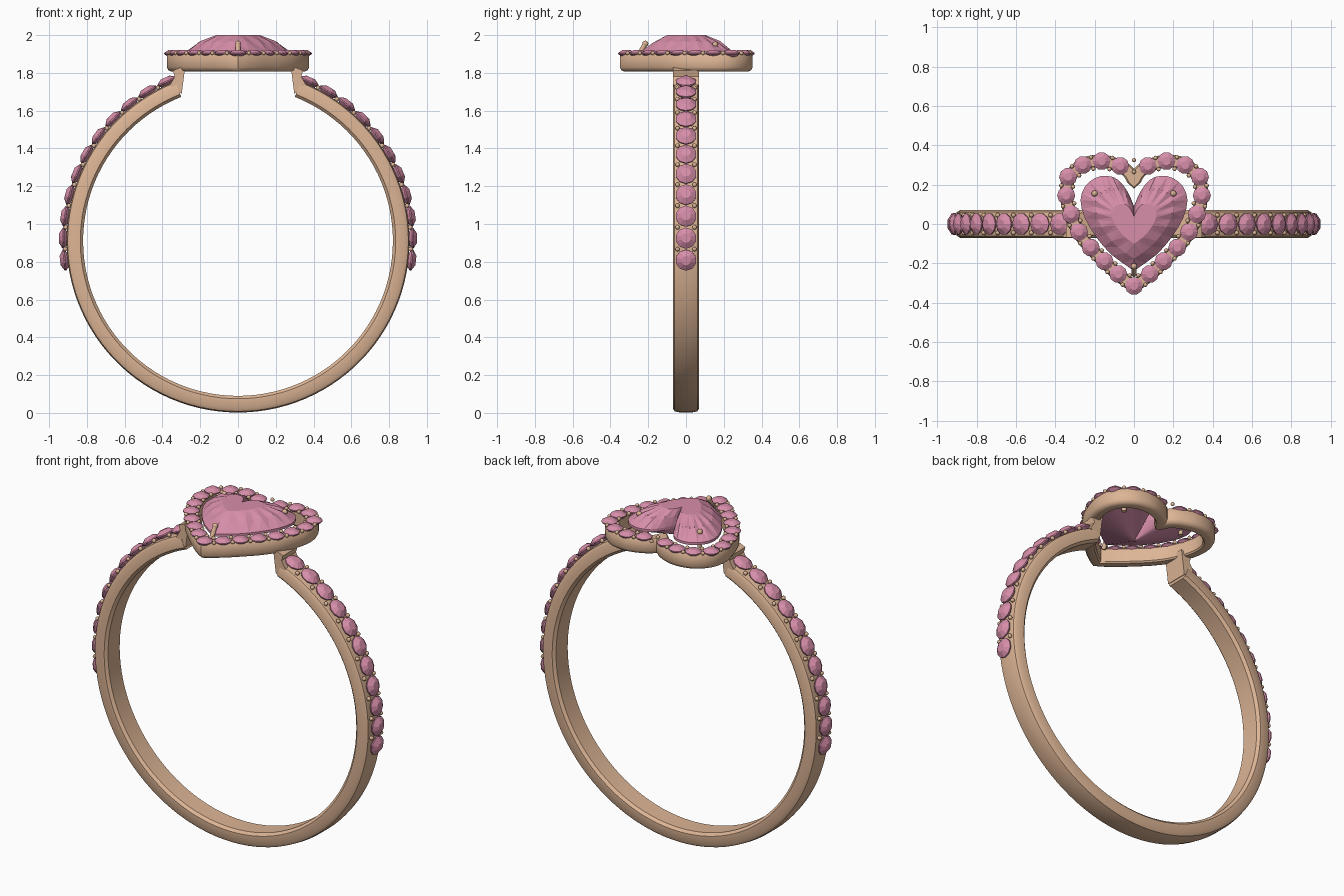
import bpy, bmesh, math
from mathutils import Vector, Matrix

if "Cube" in bpy.data.objects:
    bpy.data.objects.remove(bpy.data.objects["Cube"])


def material(name, color):
    m = bpy.data.materials.new(name)
    m.diffuse_color = (*color, 1)
    m.use_nodes = True
    m.node_tree.nodes["Principled BSDF"].inputs["Base Color"].default_value = m.diffuse_color
    return m


METAL = material("rose_metal", (0.72, 0.46, 0.30))
PINK = material("pink_stone", (0.68, 0.27, 0.40))


def finish(name, bm, mat, smooth=None):
    bmesh.ops.recalc_face_normals(bm, faces=bm.faces)
    me = bpy.data.meshes.new(name)
    bm.to_mesh(me)
    bm.free()
    ob = bpy.data.objects.new(name, me)
    bpy.context.collection.objects.link(ob)
    me.materials.append(mat)
    if smooth:
        bpy.ops.object.select_all(action='DESELECT')
        bpy.context.view_layer.objects.active = ob
        ob.select_set(True)
        bpy.ops.object.shade_smooth_by_angle(angle=math.radians(smooth))
    return ob


def loft(bm, rings, closed=False, caps=True):
    """Skin equal-length closed loops of points."""
    vs = [[bm.verts.new(p) for p in r] for r in rings]
    n = len(vs[0])
    pairs = list(zip(vs, vs[1:])) + ([(vs[-1], vs[0])] if closed else [])
    for a, b in pairs:
        for i in range(n):
            j = (i + 1) % n
            bm.faces.new((a[i], a[j], b[j], b[i]))
    if caps and not closed:
        bm.faces.new(vs[0])
        bm.faces.new(vs[-1])
    return vs


def heart(half, steps):
    """Smooth the right half of a heart (cleft to tip) and mirror it."""
    P = [Vector(p) for p in half]
    P = [2 * P[0] - P[1]] + P + [2 * P[-1] - P[-2]]
    out = []
    for i in range(1, len(P) - 2):
        a, b, c, d = P[i - 1:i + 3]
        for k in range(steps):
            t = k / steps
            out.append(0.5 * (2 * b + (c - a) * t + (2 * a - 5 * b + 4 * c - d) * t * t
                              + (3 * b - a - 3 * c + d) * t ** 3))
    out.append(P[-2])
    return out + [Vector((-p.x, p.y)) for p in out[-2:0:-1]]


def offset(loop, d):
    out = []
    for i, p in enumerate(loop):
        t = (loop[(i + 1) % len(loop)] - loop[i - 1]).normalized()
        out.append(p + Vector((-t.y, t.x)) * d)   # clockwise loop: left is outward
    return out


def at_z(loop, z, s=1):
    return [Vector((p.x * s, p.y * s, z)) for p in loop]


def add_stone(bm, pos, normal, r):
    """Small round cut stone with its girdle at pos."""
    rot = Vector((0, 0, 1)).rotation_difference(normal).to_matrix()
    def ring(rad, z):
        return [pos + rot @ Vector((rad * math.cos(k * math.pi / 5),
                                    rad * math.sin(k * math.pi / 5), z)) for k in range(10)]
    loft(bm, [ring(r * .15, -r * .7), ring(r, -r * .06), ring(r, r * .06), ring(r * .45, r * .42)])


def add_bead(bm, pos, r=0.012):
    bmesh.ops.create_uvsphere(bm, u_segments=10, v_segments=6, radius=r,
                              matrix=Matrix.Translation(pos))


# band: open hoop with a rounded section
CZ = 0.91
section = [(.82, -.055), (.835, -.07), (.885, -.07), (.902, -.06), (.908, -.03),
           (.908, .03), (.902, .06), (.885, .07), (.835, .07), (.82, .055)]
bm = bmesh.new()
rings = []
for k in range(97):
    a = math.radians(21.5 + 317 * k / 96)
    rings.append([Vector((r * math.sin(a), y, CZ + r * math.cos(a))) for r, y in section])
loft(bm, rings)
finish("band", bm, METAL, 40)

# shoulders joining the band to the halo
for side, label in ((1, "right"), (-1, "left")):
    bm = bmesh.new()
    prof = [(.278, 1.84), (.345, 1.812), (.335, 1.78), (.362, 1.735), (.298, 1.69), (.285, 1.79)]
    loft(bm, [[Vector((side * x, y, z)) for x, z in prof] for y in (-.068, .068)])
    finish("shoulder_" + label, bm, METAL)

# band stones with bead prongs
stones, beads = bmesh.new(), bmesh.new()
for side in (1, -1):
    for k in range(11):
        def spoke(i):
            a = math.radians(-6.3 + 7.23 * i)
            return Vector((side * math.cos(a), 0, math.sin(a)))
        n = spoke(k)
        add_stone(stones, Vector((0, 0, CZ)) + n * .924, n, .056)
        for y in (-.045, .045):
            add_bead(beads, Vector((0, y, CZ)) + spoke(k + .5 if k < 10 else k - .5) * .915)
finish("band_stones", stones, PINK)
finish("band_beads", beads, METAL, 60)

# halo: heart-shaped rail
halo_half = [(0, .21), (.03, .262), (.08, .295), (.165, .318), (.26, .30), (.325, .235),
             (.342, .145), (.32, .05), (.28, -.04), (.22, -.12), (.15, -.19), (.08, -.255), (0, -.315)]
path = heart(halo_half, 4)
rail = [(.035, 1.83), (.035, 1.89), (.027, 1.9), (-.022, 1.9), (-.03, 1.892),
        (-.03, 1.815), (-.022, 1.807), (.012, 1.807), (.027, 1.814)]
bm = bmesh.new()
loft(bm, [at_z(offset(path, d), z) for d, z in rail], closed=True)
finish("halo_rail", bm, METAL, 40)

# halo stones and paired beads between them
right = [(.07, .295), (.165, .32), (.26, .30), (.335, .24), (.345, .145), (.32, .05),
         (.28, -.04), (.22, -.12), (.15, -.19), (.08, -.255)]
seats = [Vector(p) for p in right] + [Vector((0, -.315))] + [Vector((-x, y)) for x, y in right[::-1]]
stones, beads = bmesh.new(), bmesh.new()
for i, p in enumerate(seats):
    add_stone(stones, Vector((p.x, p.y, 1.903)), Vector((0, 0, 1)), .046)
    q = seats[(i + 1) % len(seats)]
    t = (q - p).normalized()
    for s in (-.03, .03):
        m = (p + q) / 2 + Vector((-t.y, t.x)) * s
        add_bead(beads, Vector((m.x, m.y, 1.905)), .011)
finish("halo_stones", stones, PINK)
finish("halo_beads", beads, METAL, 60)

# heart centre stone: pavilion, girdle, faceted crown, table
gem = heart([(0, .09), (.03, .16), (.08, .225), (.14, .245), (.2, .233), (.25, .19), (.272, .12),
             (.25, .03), (.19, -.07), (.11, -.16), (0, -.238)], 2)
bm = bmesh.new()
rings = loft(bm, [at_z(gem, 1.822, .06), at_z(gem, 1.9), at_z(gem, 1.915),
                  at_z(gem, 1.963, .74), at_z(gem, 2.0, .42)])
# alternate crown points rise and fall to make kite facets
for i, v in enumerate(rings[3]):
    v.co.z += .006 if i % 2 else -.004
bmesh.ops.triangulate(bm, faces=bm.faces[:])
finish("heart_stone", bm, PINK)

# prongs holding the heart stone
bm = bmesh.new()
for a, b in (((.2, .155, 1.86), (.2, .155, 1.95)), ((-.2, .155, 1.86), (-.2, .155, 1.95)),
             ((0, -.258, 1.88), (0, -.215, 1.955))):
    a, b = Vector(a), Vector(b)
    rot = Vector((0, 0, 1)).rotation_difference(b - a).to_matrix().to_4x4()
    bmesh.ops.create_cone(bm, cap_ends=True, segments=12, radius1=.013, radius2=.013,
                          depth=(b - a).length, matrix=Matrix.Translation((a + b) / 2) @ rot)
    add_bead(bm, b, .016)
finish("heart_prongs", bm, METAL, 40)
